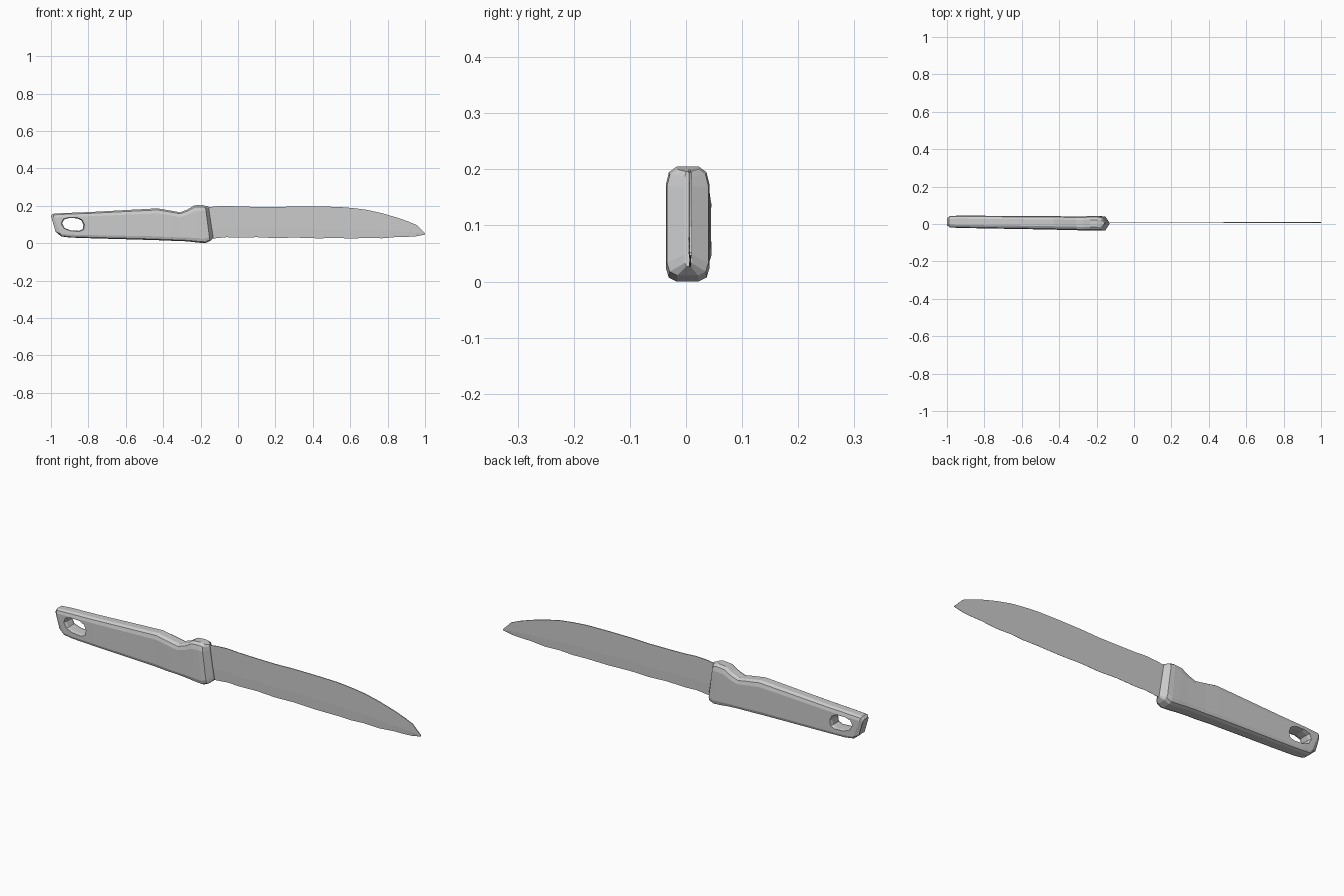
import bpy, bmesh, math
from mathutils import Vector


def make_object(name, bm):
    bmesh.ops.recalc_face_normals(bm, faces=bm.faces[:])
    mesh = bpy.data.meshes.new(name)
    bm.to_mesh(mesh)
    bm.free()
    obj = bpy.data.objects.new(name, mesh)
    bpy.context.collection.objects.link(obj)
    return obj


def loft(name, rings):
    """Skin a list of equal-length point rings and cap both ends."""
    bm = bmesh.new()
    loops = [[bm.verts.new(p) for p in ring] for ring in rings]
    n = len(loops[0])
    for a, b in zip(loops, loops[1:]):
        for i in range(n):
            j = (i + 1) % n
            bm.faces.new((a[i], a[j], b[j], b[i]))
    bm.faces.new(loops[0])
    bm.faces.new(loops[-1])
    return make_object(name, bm)


def section(top, bottom, w, yc):
    """Chamfered rectangle slanted between a top and a bottom point in xz."""
    (xt, zt), (xb, zb) = top, bottom
    half = [(0.5 * w, 0.0), (0.87 * w, 0.035), (w, 0.12),
            (w, 0.84), (0.86 * w, 0.95), (0.5 * w, 1.0)]
    outline = half + [(-y, t) for y, t in reversed(half)]
    return [Vector((xb + (xt - xb) * t, yc + y, zb + (zt - zb) * t))
            for y, t in outline]


# Handle: top point, bottom point, half width, centre y
handle = loft("handle", [section(*s) for s in [
    ((-0.990, 0.145), (-0.962, 0.050), 0.022, 0.012),
    ((-0.980, 0.157), (-0.945, 0.036), 0.031, 0.012),
    ((-0.930, 0.161), (-0.900, 0.030), 0.033, 0.012),
    ((-0.780, 0.167), (-0.780, 0.026), 0.034, 0.010),
    ((-0.600, 0.177), (-0.600, 0.021), 0.035, 0.008),
    ((-0.430, 0.186), (-0.430, 0.016), 0.036, 0.006),
    ((-0.360, 0.174), (-0.360, 0.013), 0.037, 0.004),
    ((-0.310, 0.165), (-0.310, 0.012), 0.037, 0.004),
    ((-0.270, 0.180), (-0.265, 0.009), 0.038, 0.003),
    ((-0.235, 0.202), (-0.215, 0.003), 0.039, 0.003),
    ((-0.195, 0.205), (-0.175, 0.000), 0.039, 0.003),
    ((-0.175, 0.200), (-0.150, 0.011), 0.037, 0.003),
    ((-0.158, 0.196), (-0.132, 0.027), 0.007, 0.004)]])

# Hanging hole with flared rims
hole = [(-0.942, 0.105), (-0.932, 0.127), (-0.905, 0.135), (-0.860, 0.134),
        (-0.835, 0.122), (-0.825, 0.098), (-0.829, 0.074), (-0.850, 0.065),
        (-0.895, 0.068), (-0.928, 0.080)]
cx, cz = -0.884, 0.100


def hole_ring(y, s):
    return [Vector((cx + (x - cx) * s, y, cz + (z - cz) * s)) for x, z in hole]


cutter = loft("hole_cutter", [hole_ring(y, s) for y, s in
                              [(-0.06, 1.3), (-0.006, 0.97),
                               (0.03, 0.97), (0.084, 1.3)]])
cutter.hide_render = True
cut = handle.modifiers.new("hole", 'BOOLEAN')
cut.operation = 'DIFFERENCE'
cut.solver = 'EXACT'
cut.object = cutter
bpy.context.view_layer.objects.active = handle
bpy.ops.object.modifier_apply(modifier=cut.name)
bpy.data.objects.remove(cutter)

# Blade: x, spine z, edge z for thin wedge sections
stations = [(-0.185, 0.188, 0.025), (-0.120, 0.197, 0.026), (-0.060, 0.200, 0.032),
            (0.000, 0.196, 0.029), (0.100, 0.194, 0.032), (0.200, 0.193, 0.027),
            (0.300, 0.196, 0.030), (0.420, 0.196, 0.026), (0.540, 0.194, 0.027),
            (0.620, 0.187, 0.025), (0.690, 0.178, 0.029), (0.770, 0.160, 0.026),
            (0.850, 0.137, 0.033), (0.910, 0.116, 0.034), (0.955, 0.097, 0.037),
            (1.000, 0.052, 0.046)]
blade_rings = []
for x, zt, zb in stations:
    y, t = 0.006 + 0.002 * (x + 0.2), 0.002
    zm = zb + 0.3 * (zt - zb)
    blade_rings.append([Vector(p) for p in [
        (x, y - t, zt), (x, y - t, zm), (x, y - 0.0005, zb),
        (x, y + 0.0005, zb), (x, y + t, zm), (x, y + t, zt)]])
loft("blade", blade_rings)

# Butt end reaches x = -1
for v in handle.data.vertices:
    if v.co.x < -0.965:
        v.co.x -= 0.01
